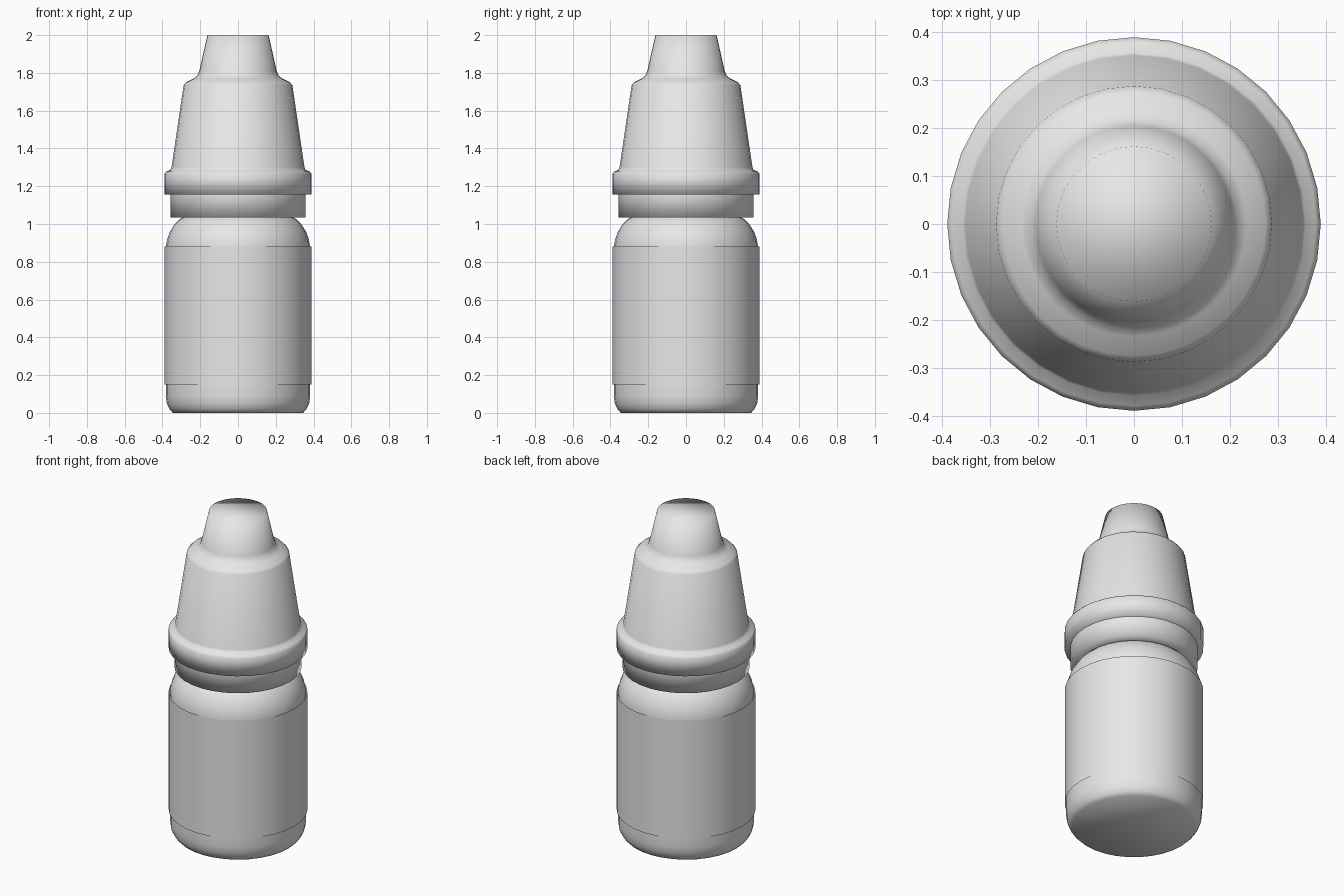
import bpy, bmesh
from math import cos, sin, tau

SIDES = 32

if "Cube" in bpy.data.objects:
    bpy.data.objects.remove(bpy.data.objects["Cube"], do_unlink=True)

plastic = bpy.data.materials.new("pale_grey_plastic")
plastic.use_nodes = True
plastic.diffuse_color = (0.8, 0.8, 0.8, 1)
plastic.node_tree.nodes["Principled BSDF"].inputs["Base Color"].default_value = (0.8, 0.8, 0.8, 1)


def lathe(name, profile, close_bottom=False, close_top=False):
    """Turn a (radius, height) profile, listed from bottom to top, around z."""
    bm = bmesh.new()
    rings = [[bm.verts.new((r * cos(tau * i / SIDES), r * sin(tau * i / SIDES), z))
              for i in range(SIDES)] for r, z in profile]
    for low, high in zip(rings, rings[1:]):
        for i in range(SIDES):
            j = (i + 1) % SIDES
            bm.faces.new((low[i], low[j], high[j], high[i]))
    if close_bottom:
        bm.faces.new(rings[0][::-1])
    if close_top:
        bm.faces.new(rings[-1])
    for face in bm.faces:
        face.smooth = True
    mesh = bpy.data.meshes.new(name)
    bm.to_mesh(mesh)
    bm.free()
    mesh.materials.append(plastic)
    obj = bpy.data.objects.new(name, mesh)
    bpy.context.collection.objects.link(obj)
    return obj


# Bottle body with rounded base, shoulder and hidden neck
lathe("bottle", [(0.345, 0), (0.363, 0.02), (0.377, 0.05), (0.382, 0.09),
                 (0.382, 0.15), (0.382, 0.88), (0.375, 0.92), (0.36, 0.96),
                 (0.335, 1.0), (0.31, 1.025), (0.28, 1.04), (0.27, 1.1)],
      close_bottom=True, close_top=True)

# Thin label wrapped around the body
lathe("label", [(0.389, 0.15), (0.389, 0.88)])

# Collar between bottle and cap
lathe("collar", [(0.26, 1.035), (0.357, 1.035), (0.357, 1.155)])

# Cap: flange, tapered skirt, shoulder and tip
lathe("cap", [(0.26, 1.155), (0.39, 1.155), (0.39, 1.265), (0.38, 1.277),
              (0.358, 1.287), (0.352, 1.30), (0.288, 1.735), (0.275, 1.75),
              (0.235, 1.77), (0.216, 1.785), (0.205, 1.81), (0.162, 2.0)],
      close_top=True)
